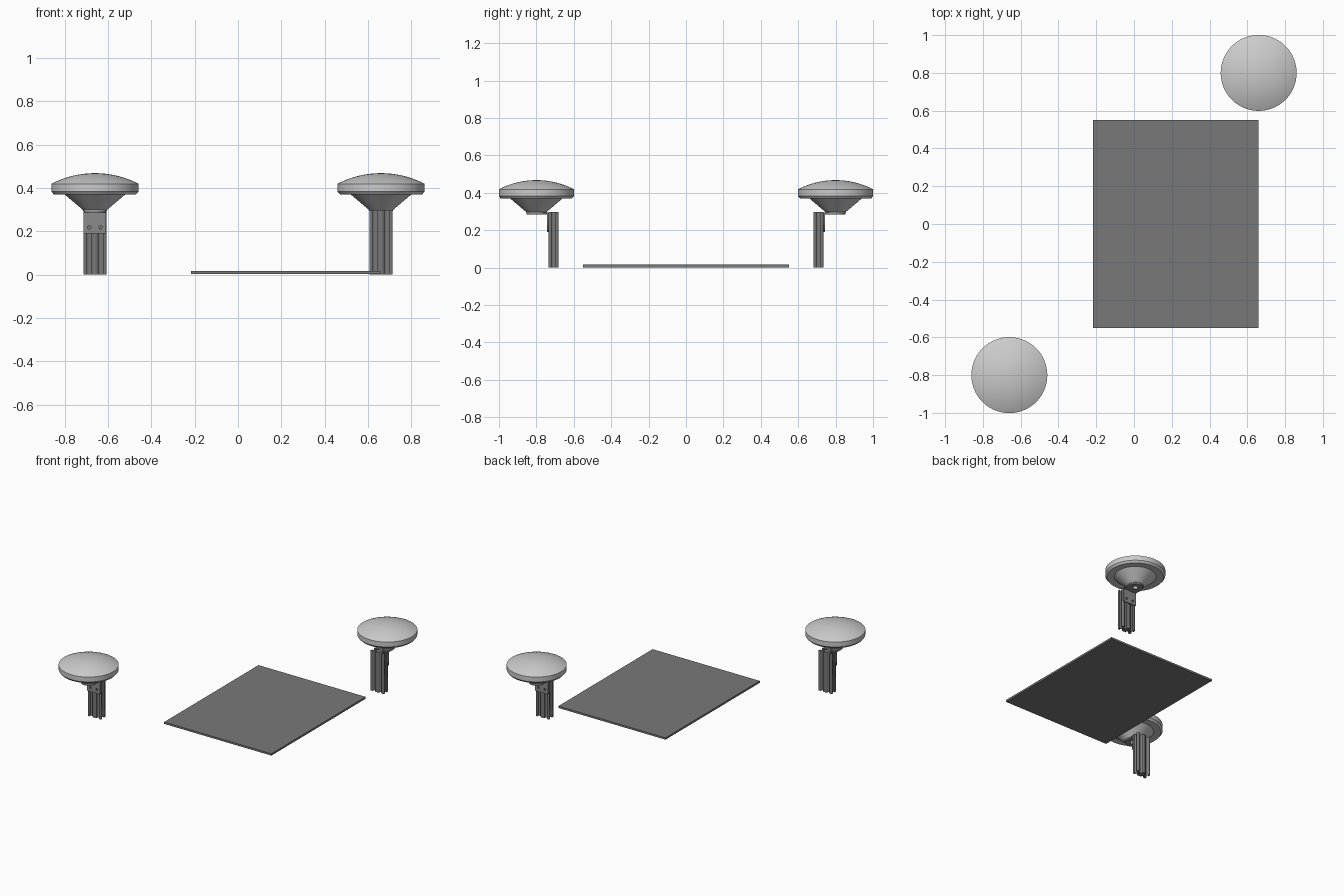
import bpy, bmesh, math
from mathutils import Matrix, Vector

if "Cube" in bpy.data.objects:
    bpy.data.objects.remove(bpy.data.objects["Cube"])

CX, CY = -0.66, -0.80      # axis of the front-left receiver


def shade(name, value):
    mat = bpy.data.materials.new(name)
    mat.diffuse_color = (value, value, value, 1)
    mat.use_nodes = True
    mat.node_tree.nodes["Principled BSDF"].inputs["Base Color"].default_value = mat.diffuse_color
    return mat


dark = shade("dark_grey", 0.19)
mid = shade("mid_grey", 0.26)


def circle(x, y, r, n=24):
    return [(x + r * math.cos(2 * math.pi * i / n), y + r * math.sin(2 * math.pi * i / n)) for i in range(n)]


def extrude(name, loops, thickness, matrix, mat):
    """Fill nested 2D loops (inner ones become holes) and extrude symmetrically."""
    cu = bpy.data.curves.new(name, 'CURVE')
    cu.dimensions = '2D'
    cu.fill_mode = 'BOTH'
    cu.extrude = thickness / 2
    for pts in loops:
        sp = cu.splines.new('POLY')
        sp.points.add(len(pts) - 1)
        for p, (x, y) in zip(sp.points, pts):
            p.co = (x, y, 0, 1)
        sp.use_cyclic_u = True
    ob = bpy.data.objects.new(name, cu)
    bpy.context.collection.objects.link(ob)
    bpy.ops.object.select_all(action='DESELECT')
    ob.select_set(True)
    bpy.context.view_layer.objects.active = ob
    bpy.ops.object.convert(target='MESH')
    ob = bpy.context.object
    ob.name = name
    ob.data.transform(matrix)
    ob.data.materials.clear()
    ob.data.materials.append(mat)
    return ob


def lathe(name, profile, steps=96):
    bm = bmesh.new()
    vs = [bm.verts.new((CX + r, CY, z)) for r, z in profile]
    es = [bm.edges.new(e) for e in zip(vs, vs[1:])]
    bmesh.ops.spin(bm, geom=vs + es, cent=(CX, CY, 0), axis=(0, 0, 1),
                   angle=2 * math.pi, steps=steps, use_duplicate=False)
    bmesh.ops.remove_doubles(bm, verts=bm.verts, dist=1e-5)
    bmesh.ops.recalc_face_normals(bm, faces=bm.faces)
    me = bpy.data.meshes.new(name)
    bm.to_mesh(me)
    bm.free()
    ob = bpy.data.objects.new(name, me)
    bpy.context.collection.objects.link(ob)
    bpy.ops.object.select_all(action='DESELECT')
    ob.select_set(True)
    bpy.context.view_layer.objects.active = ob
    bpy.ops.object.shade_smooth_by_angle(angle=math.radians(20))
    return ob


# Flat panel on the ground
bpy.ops.mesh.primitive_cube_add(size=1, location=(0.22, 0, 0.009))
panel = bpy.context.object
panel.name = "flat_panel"
panel.scale = (0.876, 1.10, 0.014)
panel.data.materials.append(dark)

# Domed receiver: spherical cap, short rim, flared cone and recessed base
sag, rim = 0.049, 0.201
R = (rim ** 2 + sag ** 2) / (2 * sag)
a_max = math.asin(rim / R)
dome = [(R * math.sin(a_max * i / 16), 0.468 - R + R * math.cos(a_max * i / 16)) for i in range(17)]
under = [(0.201, 0.383), (0.189, 0.369), (0.14, 0.37), (0.055, 0.298), (0.055, 0.294),
         (0.025, 0.294), (0.025, 0.31), (0, 0.31)]
parts = [lathe("receiver_dome", dome + under)]

# Slotted post: two square cells wide, T-slots on every outer face
W, D, Q = 0.053, 0.0265, 0.0265      # half width, half depth, cell centre
slot = [(-0.010, 0), (-0.010, 0.005), (-0.016, 0.005), (-0.016, 0.008), (-0.008, 0.016),
        (0.008, 0.016), (0.016, 0.008), (0.016, 0.005), (0.010, 0.005), (0.010, 0)]
outline = []
for corner, mids, along, inward in [
        ((-W, -D), [(-Q, -D), (Q, -D)], (1, 0), (0, 1)),
        ((W, -D), [(W, 0)], (0, 1), (-1, 0)),
        ((W, D), [(Q, D), (-Q, D)], (-1, 0), (0, -1)),
        ((-W, D), [(-W, 0)], (0, -1), (1, 0))]:
    outline.append(corner)
    for m in mids:
        outline += [tuple(Vector(m) + Vector(along) * s + Vector(inward) * d) for s, d in slot]
bores = [circle(s * Q, 0, 0.005, 16) for s in (-1, 1)]
parts.append(extrude("slotted_post", [outline] + bores, 0.297,
                     Matrix.Translation((CX, -0.7075, 0.1485)), dark))

# Angle bracket: upright plate with two screw holes, rounded shelf with mounting hole
plate = [(-0.052, 0.19), (0.052, 0.19), (0.052, 0.294), (-0.052, 0.294)]
holes = [circle(s * Q, 0.218, 0.008) for s in (-1, 1)]
parts.append(extrude("bracket_upright", [plate] + holes, 0.01,
                     Matrix.Translation((CX, -0.739, 0)) @ Matrix.Rotation(math.pi / 2, 4, 'X'), mid))
front_arc = [(0.052 * math.cos(math.pi + math.pi * i / 20), 0.052 * math.sin(math.pi + math.pi * i / 20))
             for i in range(21)]
shelf = [(-0.052, 0.056)] + front_arc + [(0.052, 0.056)]
parts.append(extrude("bracket_shelf", [shelf, circle(0, 0, 0.018)], 0.009,
                     Matrix.Translation((CX, CY, 0.2895)), mid))

# Second station is the first turned half a turn about the centre
for ob in parts:
    twin = ob.copy()
    twin.name = "rear_" + ob.name
    twin.rotation_euler = (0, 0, math.pi)
    bpy.context.collection.objects.link(twin)
    ob.name = "front_" + ob.name
